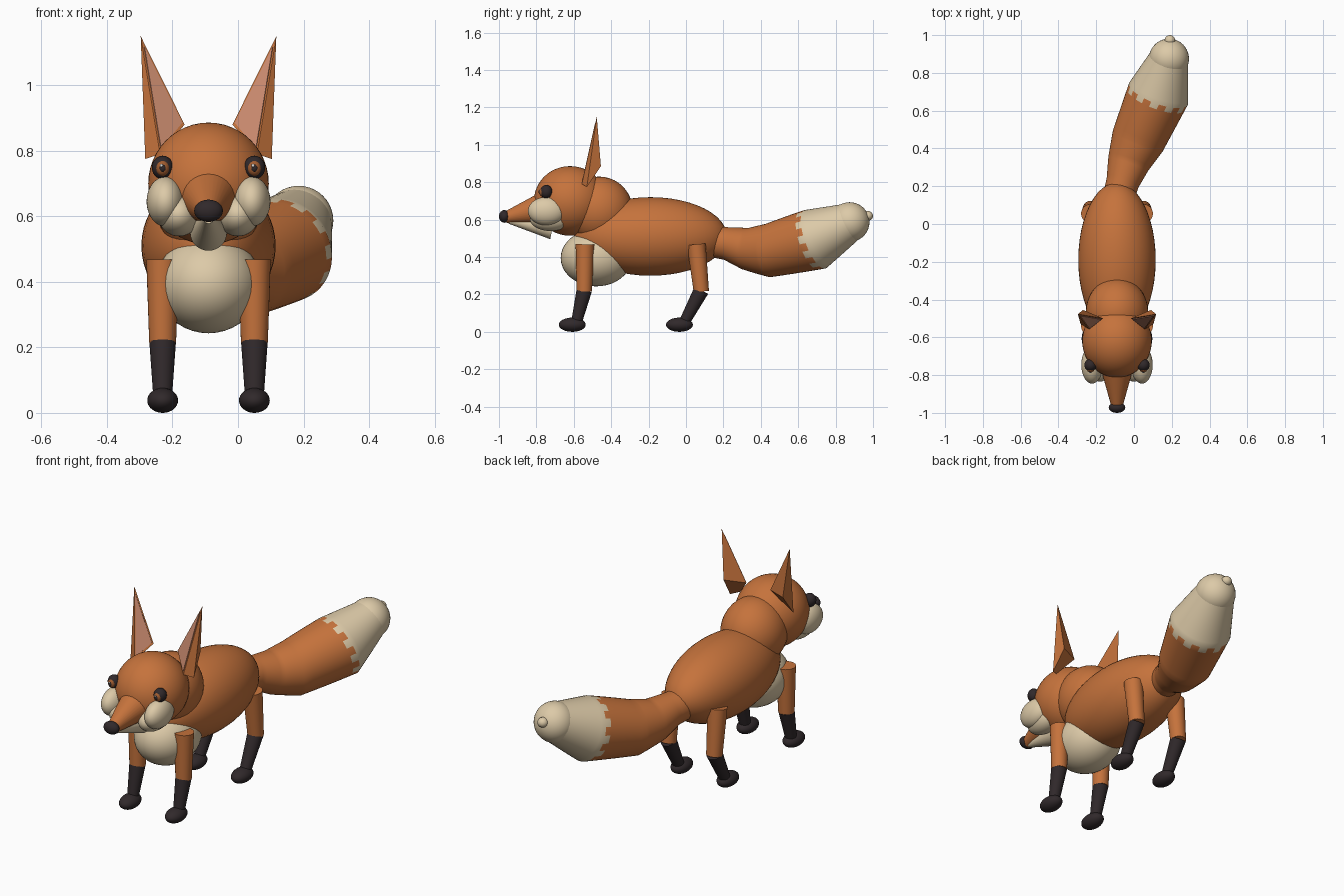
import bpy, bmesh, math
from mathutils import Vector

cube = bpy.data.objects.get("Cube")
if cube:
    bpy.data.objects.remove(cube, do_unlink=True)

CX = -0.09  # the animal's centre line


def material(name, rgb):
    m = bpy.data.materials.new(name)
    m.use_nodes = True
    m.diffuse_color = (*rgb, 1)
    m.node_tree.nodes["Principled BSDF"].inputs["Base Color"].default_value = (*rgb, 1)
    return m


ORANGE = material("fox orange", (0.56, 0.17, 0.045))
CREAM = material("cream fur", (0.72, 0.59, 0.39))
BLACK = material("soft black", (0.03, 0.022, 0.024))
PINK = material("inner ear pink", (0.60, 0.26, 0.16))
BROWN = material("iris brown", (0.36, 0.11, 0.03))
WHITE = material("eye glint", (0.9, 0.9, 0.88))


def finish(name, bm, *mats, smooth=True):
    bmesh.ops.recalc_face_normals(bm, faces=bm.faces)
    mesh = bpy.data.meshes.new(name)
    bm.to_mesh(mesh)
    bm.free()
    for m in mats:
        mesh.materials.append(m)
    ob = bpy.data.objects.new(name, mesh)
    bpy.context.collection.objects.link(ob)
    if smooth:
        bpy.ops.object.select_all(action="DESELECT")
        ob.select_set(True)
        bpy.context.view_layer.objects.active = ob
        bpy.ops.object.shade_smooth_by_angle(angle=math.radians(35))
    return ob


def ellipsoid(name, centre, radii, mat, segments=40):
    bm = bmesh.new()
    bmesh.ops.create_uvsphere(bm, u_segments=segments, v_segments=segments // 2, radius=1)
    bmesh.ops.scale(bm, vec=radii, verts=bm.verts)
    bmesh.ops.translate(bm, vec=centre, verts=bm.verts)
    return finish(name, bm, mat)


def tapered(name, start, end, r1, r2, mat):
    start, end = Vector(start), Vector(end)
    axis = end - start
    bm = bmesh.new()
    bmesh.ops.create_cone(bm, cap_ends=True, segments=32, radius1=r1, radius2=r2, depth=axis.length)
    bmesh.ops.rotate(bm, matrix=axis.to_track_quat("Z", "Y").to_matrix(), verts=bm.verts)
    bmesh.ops.translate(bm, vec=(start + end) / 2, verts=bm.verts)
    return finish(name, bm, mat)


# Torso, chest, neck and head
ellipsoid("body", (CX, -0.19, 0.51), (0.205, 0.41, 0.21), ORANGE, 48)
ellipsoid("chest", (CX, -0.48, 0.395), (0.16, 0.19, 0.152), CREAM)
ellipsoid("neck", (CX, -0.465, 0.65), (0.165, 0.18, 0.18), ORANGE)
ellipsoid("head", (CX, -0.62, 0.70), (0.184, 0.193, 0.186), ORANGE, 48)

# Muzzle, jaw and nose
tapered("muzzle", (CX, -0.74, 0.665), (CX, -0.965, 0.612), 0.093, 0.03, ORANGE)
tapered("jaw", (CX, -0.715, 0.55), (CX, -0.945, 0.595), 0.056, 0.017, CREAM)
ellipsoid("nose", (CX, -0.971, 0.617), (0.044, 0.029, 0.034), BLACK, 24)


def ear(label, s):
    # Four-sided pyramid with an inset plate on the inward front face
    x = lambda d: CX + s * d
    base = [Vector((x(0.193), -0.53, 0.775)), Vector((x(0.148), -0.557, 0.79)),
            Vector((x(0.073), -0.50, 0.88)), Vector((x(0.18), -0.455, 0.885))]
    tip = Vector((x(0.207), -0.477, 1.15))
    bm = bmesh.new()
    ring = [bm.verts.new(p) for p in base]
    top = bm.verts.new(tip)
    bm.faces.new(ring)
    for i in range(4):
        bm.faces.new((ring[i], ring[(i + 1) % 4], top))
    finish(label + "_ear", bm, ORANGE, smooth=False)

    b, c = base[1], base[2]
    normal = (c - b).cross(tip - b).normalized()
    if normal.y > 0:
        normal.negate()
    mid = b * 0.38 + c * 0.38 + tip * 0.24
    bm = bmesh.new()
    tri = [mid + (p - mid) * 0.86 for p in (b, c, tip)]
    low = [bm.verts.new(p - normal * 0.002) for p in tri]
    high = [bm.verts.new(p + normal * 0.004) for p in tri]
    bm.faces.new(low)
    bm.faces.new(high)
    for i in range(3):
        j = (i + 1) % 3
        bm.faces.new((low[i], low[j], high[j], high[i]))
    finish(label + "_inner_ear", bm, PINK, smooth=False)


for label, s in (("left", 1), ("right", -1)):
    ear(label, s)
    # Eyes and cheeks
    ex = CX + s * 0.14
    ellipsoid(label + "_eye", (ex, -0.747, 0.749), (0.033, 0.033, 0.036), BLACK, 24)
    ellipsoid(label + "_iris", (ex, -0.767, 0.747), (0.021, 0.018, 0.024), BROWN, 24)
    ellipsoid(label + "_pupil", (ex, -0.780, 0.747), (0.010, 0.008, 0.012), BLACK, 16)
    ellipsoid(label + "_glint", (ex - 0.004, -0.786, 0.755), (0.005, 0.004, 0.005), WHITE, 12)
    ellipsoid(label + "_cheek", (CX + s * 0.132, -0.745, 0.645), (0.057, 0.10, 0.076), CREAM)
    ellipsoid(label + "_lower_cheek", (CX + s * 0.09, -0.725, 0.605), (0.065, 0.11, 0.066), CREAM)
    # Legs: hip, knee, ankle and paw positions along y
    for end, hip, knee, ankle, paw in (("front", -0.54, -0.544, -0.588, -0.608),
                                       ("hind", 0.055, 0.082, -0.015, -0.035)):
        lx = CX + s * 0.14
        name = f"{label}_{end}"
        tapered(name + "_leg", (lx, hip, 0.468), (lx, knee, 0.215), 0.05, 0.041, ORANGE)
        tapered(name + "_stocking", (lx, knee, 0.222), (lx, ankle, 0.04), 0.041, 0.028, BLACK)
        ellipsoid(name + "_paw", (lx, paw, 0.038), (0.047, 0.072, 0.038), BLACK, 32)

# Tail: tube through a few stations, pale past a scalloped line
stations = [((-0.08, 0.15, 0.48), 0.083), ((-0.06, 0.22, 0.472), 0.088),
            ((-0.03, 0.32, 0.445), 0.112), ((0.02, 0.44, 0.435), 0.143),
            ((0.13, 0.69, 0.495), 0.166), ((0.185, 0.875, 0.587), 0.105)]
STEPS, SIDES = 8, 48
points = [Vector(p) for p, r in stations]
bm = bmesh.new()
rings, heights = [], []
for k in range((len(stations) - 1) * STEPS + 1):
    i = min(k // STEPS, len(stations) - 2)
    t = k / STEPS - i
    centre = points[i].lerp(points[i + 1], t)
    radius = stations[i][1] * (1 - t) + stations[i + 1][1] * t
    before = points[i] - points[max(i - 1, 0)]
    here = points[i + 1] - points[i]
    after = points[min(i + 2, len(points) - 1)] - points[min(i + 1, len(points) - 2)]
    start_dir = (before.normalized() + here.normalized()).normalized()
    end_dir = (here.normalized() + after.normalized()).normalized()
    along = start_dir.lerp(end_dir, t).normalized()
    side = along.cross(Vector((0, 0, 1))).normalized()
    up = side.cross(along)
    turns = [2 * math.pi * a / SIDES for a in range(SIDES)]
    rings.append([bm.verts.new(centre + (side * math.cos(a) + up * math.sin(a)) * radius)
                  for a in turns])
    heights.append(k / STEPS)
for k in range(len(rings) - 1):
    for a in range(SIDES):
        b = (a + 1) % SIDES
        face = bm.faces.new((rings[k][a], rings[k][b], rings[k + 1][b], rings[k + 1][a]))
        scallop = 0.2 * abs(math.sin(math.pi * (a + 0.5) / 4))
        face.material_index = int(heights[k] > 3.78 + scallop)
bm.faces.new(rings[0])
bm.faces.new(rings[-1]).material_index = 1
finish("tail", bm, ORANGE, CREAM)
ellipsoid("tail_end", points[-1], (0.106, 0.106, 0.106), CREAM)
ellipsoid("tail_tip", (0.19, 0.972, 0.62), (0.028, 0.028, 0.026), CREAM, 20)
